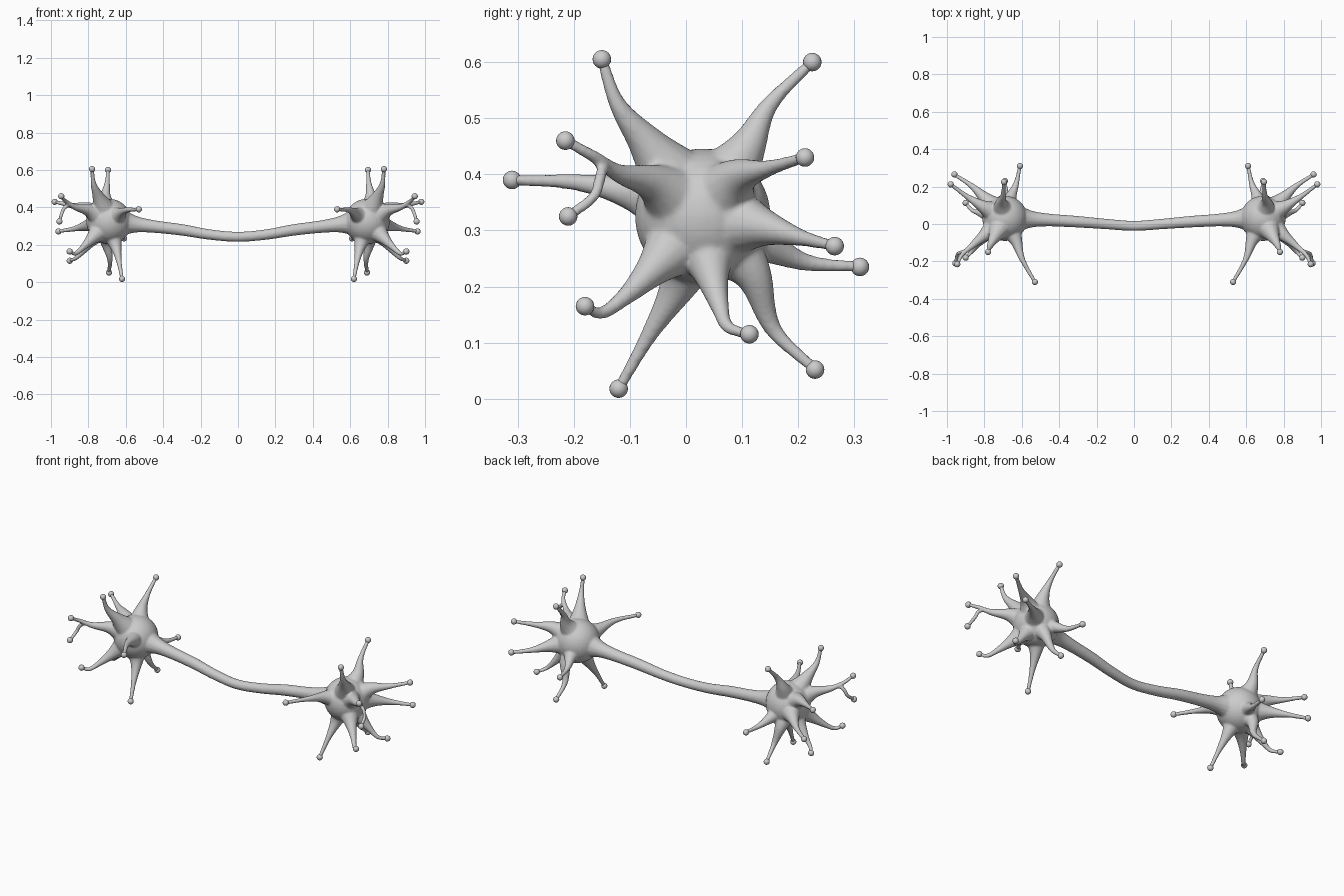
import bpy, bmesh
from mathutils import Vector, Matrix

if "Cube" in bpy.data.objects:
    bpy.data.objects.remove(bpy.data.objects["Cube"])

CENTRE = Vector((0.69, 0.03, 0.325))

# dendrites: points from the cell body surface out to the tip
DENDRITES = [
    [(.745, -.07, .455), (.772, -.122, .525), (.78, -.15, .605)],
    [(.71, .11, .45), (.70, .15, .525), (.695, .225, .60)],
    [(.80, -.06, .385), (.87, -.12, .402), (.92, -.165, .432), (.945, -.215, .46)],
    [(.63, -.09, .365), (.597, -.19, .385), (.53, -.31, .39)],
    [(.81, .095, .395), (.89, .145, .41), (.98, .212, .43)],
    [(.80, .14, .305), (.87, .205, .287), (.96, .265, .272)],
    [(.66, .14, .275), (.63, .215, .243), (.61, .31, .235)],
    [(.78, -.055, .235), (.83, -.105, .185), (.87, -.15, .153), (.90, -.18, .165)],
    [(.78, .045, .225), (.83, .06, .165), (.868, .075, .128), (.90, .113, .115)],
    [(.655, -.015, .20), (.637, -.065, .115), (.62, -.12, .018)],
    [(.705, .12, .22), (.685, .155, .125), (.69, .23, .052)],
]
# side twig of the forked dendrite
TWIG = [(.90, -.145, .418), (.93, -.153, .395), (.945, -.165, .36), (.955, -.21, .325)]
# axon: x, y, z, radius
AXON = [(.64, .03, .32, .085), (.55, .026, .31, .046), (.45, .021, .298, .034),
        (.3, .012, .28, .031), (.15, 0, .255, .028), (0, -.01, .243, .027),
        (-.15, 0, .255, .028)]

curve = bpy.data.curves.new("neuron", 'CURVE')
curve.dimensions = '3D'
curve.bevel_depth = 1
curve.bevel_resolution = 5
curve.use_fill_caps = True


def tube(pts, steps=8):
    """Smooth tapered tube through (x, y, z, radius) points."""
    p = [Vector(q) for q in pts]
    p = [p[0] * 2 - p[1]] + p + [p[-1] * 2 - p[-2]]
    out = []
    for i in range(1, len(p) - 2):
        a, b, c, d = p[i - 1:i + 3]
        for s in range(steps):
            t = s / steps
            out.append(0.5 * (2 * b + (c - a) * t + (2 * a - 5 * b + 4 * c - d) * t * t
                              + (3 * b - a - 3 * c + d) * t ** 3))
    out.append(p[-2])
    sp = curve.splines.new('POLY')
    sp.points.add(len(out) - 1)
    for pt, v in zip(sp.points, out):
        pt.co = (v[0], v[1], v[2], 1)
        pt.radius = max(v[3], .008)


for path in DENDRITES:
    root = CENTRE.lerp(Vector(path[0]), 0.45)
    radii = [.034, .0155, .0095] if len(path) == 3 else [.034, .017, .0115, .0095]
    tube([(*root, .068)] + [(*q, r) for q, r in zip(path, radii)])
tube([(*q, r) for q, r in zip(TWIG, (.011, .0105, .01, .0095))])
tube(AXON)

neuron = bpy.data.objects.new("neuron_body", curve)
bpy.context.collection.objects.link(neuron)
bpy.context.view_layer.objects.active = neuron
neuron.select_set(True)
bpy.ops.object.convert(target='MESH')
neuron = bpy.context.object

# cell body sphere added to the tubes, then everything fused
bm = bmesh.new()
bm.from_mesh(neuron.data)
bmesh.ops.create_uvsphere(bm, u_segments=32, v_segments=20, radius=.121,
                          matrix=Matrix.Translation(CENTRE))
bm.to_mesh(neuron.data)
bm.free()


def mirror(ob, bisect=False):
    m = ob.modifiers.new("mirror", 'MIRROR')
    origin_axis = (True, False, False)
    m.use_axis = origin_axis
    if bisect:
        m.use_bisect_axis = origin_axis
        m.use_bisect_flip_axis = (False, False, False)


rm = neuron.modifiers.new("fuse", 'REMESH')
rm.mode = 'VOXEL'
rm.voxel_size = .005
rm.use_smooth_shade = True
sm = neuron.modifiers.new("blend", 'SMOOTH')
sm.factor = .5
sm.iterations = 8
mirror(neuron, True)

# round bulbs on the dendrite tips
bm = bmesh.new()
for path in DENDRITES + [TWIG]:
    bmesh.ops.create_uvsphere(bm, u_segments=20, v_segments=12, radius=.0165,
                              matrix=Matrix.Translation(path[-1]))
for f in bm.faces:
    f.smooth = True
me = bpy.data.meshes.new("dendrite_bulbs")
bm.to_mesh(me)
bm.free()
bulbs = bpy.data.objects.new("dendrite_bulbs", me)
bpy.context.collection.objects.link(bulbs)
mirror(bulbs)
